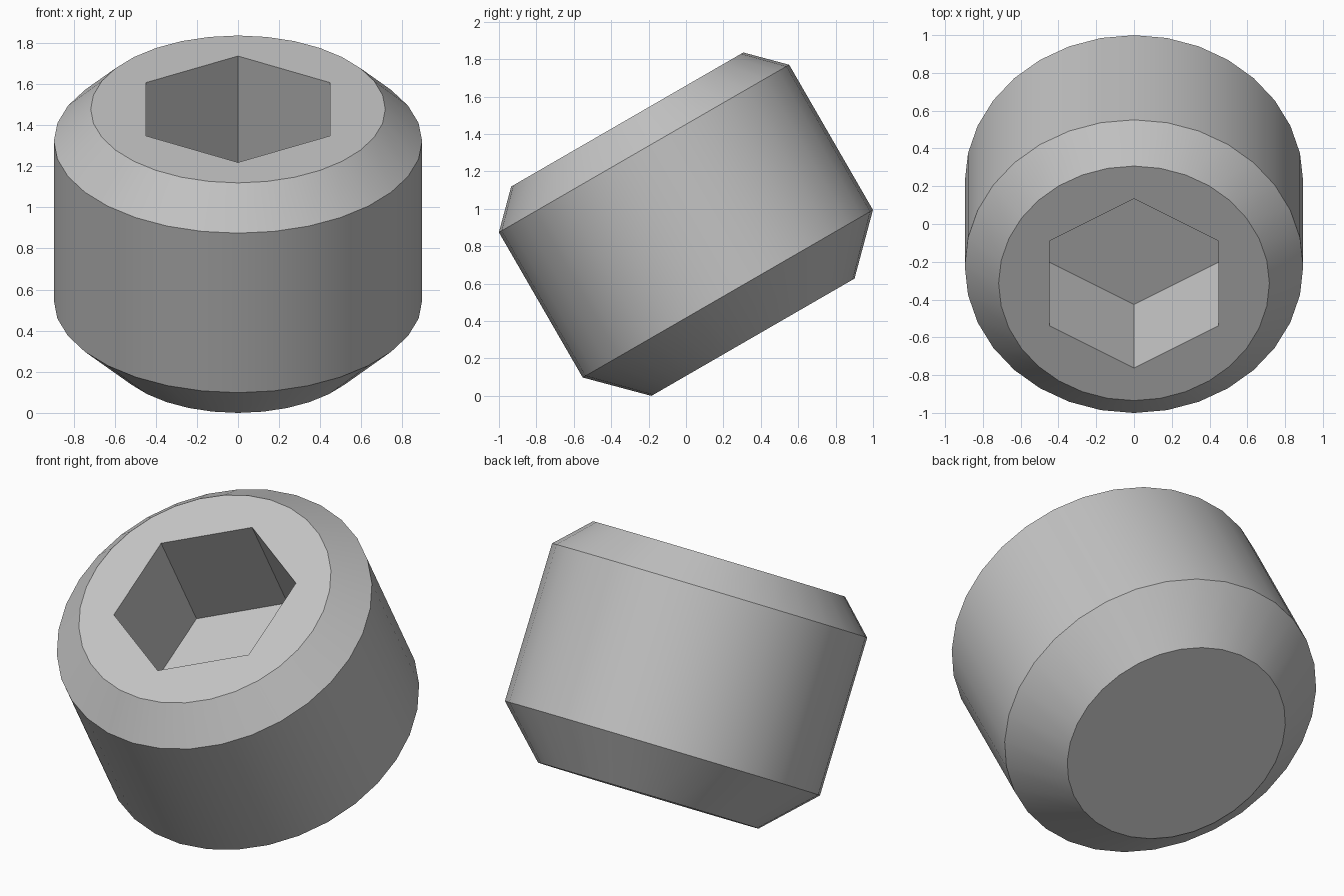
import bpy, bmesh, math
from mathutils import Matrix

default = bpy.data.objects.get("Cube")
if default:
    bpy.data.objects.remove(default, do_unlink=True)

R = 0.896                  # body radius
TILT = math.radians(30)    # lean towards the front

steel = bpy.data.materials.new("steel_grey")
steel.use_nodes = True
grey = (0.55, 0.55, 0.55, 1)
steel.diffuse_color = grey
steel.node_tree.nodes["Principled BSDF"].inputs["Base Color"].default_value = grey

bm = bmesh.new()


def ring(radius, height, sides):
    """Closed loop of vertices, with one corner on the local y axis."""
    angles = [math.tau * i / sides + math.pi / 2 for i in range(sides)]
    return [bm.verts.new((radius * math.cos(a), radius * math.sin(a), height))
            for a in angles]


def loop_edges(loop):
    return [bm.edges.get(pair) or bm.edges.new(pair)
            for pair in zip(loop, loop[1:] + loop[:1])]


def skin(lower, upper):
    n = len(lower)
    for i in range(n):
        j = (i + 1) % n
        bm.faces.new((lower[i], lower[j], upper[j], upper[i]))


# Chamfered body: bottom face, lower chamfer, wall, upper chamfer
profile = [(0.7, 0), (1, 0.3), (1, 1.3), (0.8, 1.5)]
rings = [ring(R * r, R * z, 32) for r, z in profile]
for lower, upper in zip(rings, rings[1:]):
    skin(lower, upper)
bm.faces.new(rings[0])

# Hexagonal socket with a flat floor
hex_radius = 0.5 * R / math.cos(math.pi / 6)
mouth = ring(hex_radius, 1.5 * R, 6)
floor = ring(hex_radius, 0.75 * R, 6)
skin(floor, mouth)
bm.faces.new(floor)

# Flat top face around the socket
bmesh.ops.triangle_fill(bm, use_beauty=True,
                        edges=loop_edges(rings[-1]) + loop_edges(mouth))
bmesh.ops.recalc_face_normals(bm, faces=bm.faces)

# Lean the screw and rest its bottom rim on the ground
bm.transform(Matrix.Translation((0, 0.358, 0.35 * R)) @ Matrix.Rotation(TILT, 4, 'X'))

mesh = bpy.data.meshes.new("socket_set_screw")
bm.to_mesh(mesh)
bm.free()
mesh.materials.append(steel)
screw = bpy.data.objects.new("socket_set_screw", mesh)
bpy.context.collection.objects.link(screw)

bpy.ops.object.select_all(action='DESELECT')
screw.select_set(True)
bpy.context.view_layer.objects.active = screw
bpy.ops.object.shade_smooth_by_angle(angle=math.radians(30))
